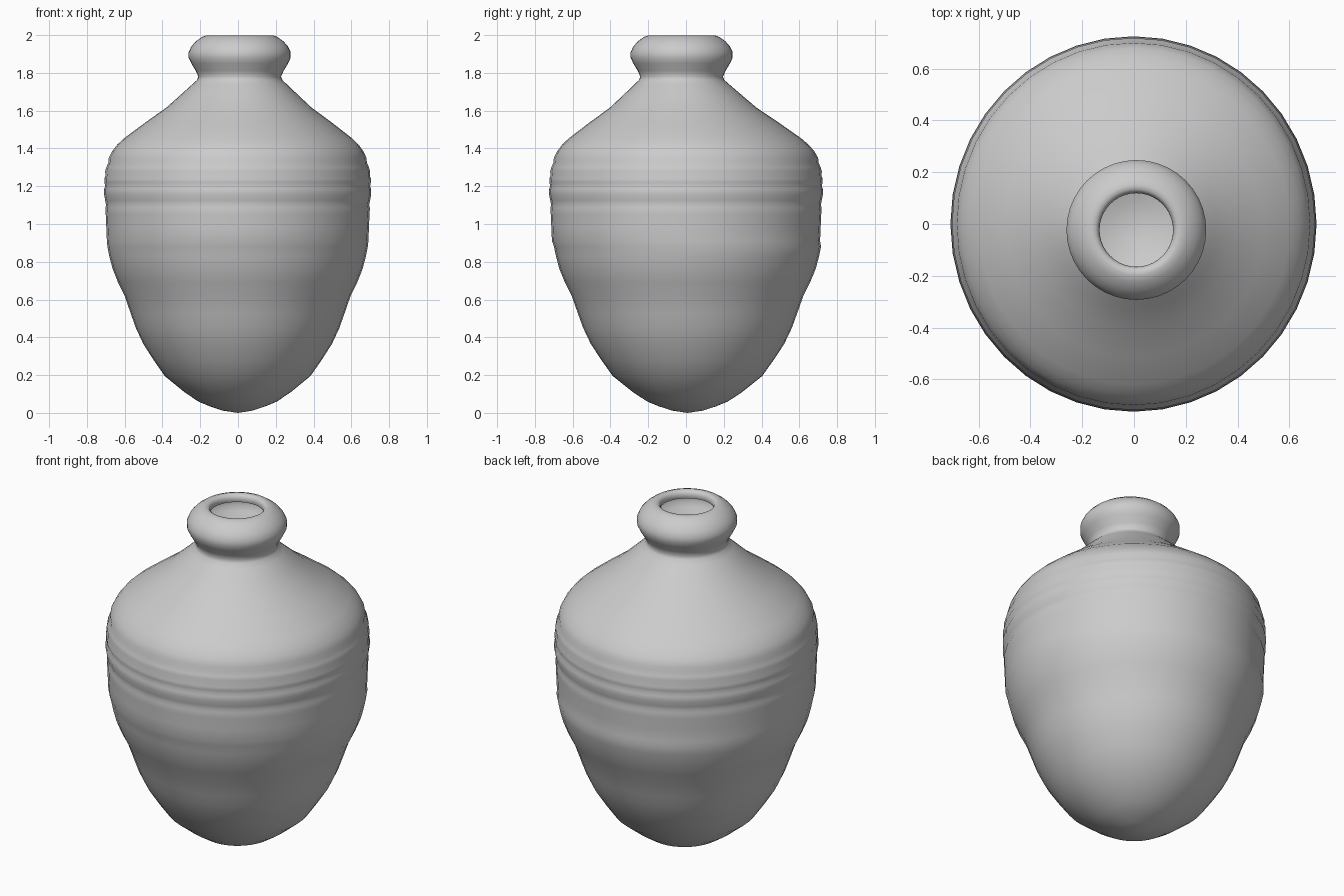
import bpy, bmesh
from math import sin, cos, pi

SIDES = 40

# Mean radius and height, from the rounded foot up to the curled lip
PROFILE = [
    (0.08, 0.012), (0.15, 0.035), (0.21, 0.06), (0.285, 0.11), (0.39, 0.195),
    (0.45, 0.28), (0.505, 0.365), (0.545, 0.45), (0.57, 0.52), (0.605, 0.62),
    (0.64, 0.69), (0.67, 0.765), (0.687, 0.83), (0.697, 0.88), (0.7, 0.91),
    (0.703, 0.98), (0.706, 1.05), (0.708, 1.085), (0.704, 1.10), (0.709, 1.125),
    (0.715, 1.155), (0.715, 1.185), (0.709, 1.20), (0.713, 1.22), (0.713, 1.24),
    (0.708, 1.255), (0.709, 1.28), (0.703, 1.30), (0.692, 1.325), (0.69, 1.35),
    (0.672, 1.385), (0.645, 1.42), (0.607, 1.455), (0.50, 1.535), (0.385, 1.617),
    (0.31, 1.685), (0.25, 1.74), (0.226, 1.762), (0.219, 1.78), (0.232, 1.81),
    (0.256, 1.85), (0.27, 1.88), (0.27, 1.91), (0.256, 1.94), (0.232, 1.967),
    (0.20, 1.99), (0.175, 1.999), (0.157, 1.998), (0.146, 1.987), (0.142, 1.97),
    (0.146, 1.955),
]


def ring(bm, r, z):
    # The neck is round and slightly off centre, the body is slightly oval
    k = min(max((1.76 - z) / 0.4, 0.0), 1.0)
    cx = 0.009 * (1 - k) - 0.002 * k
    cy = -0.023 * (1 - k)
    if z < 0.9:
        cy += 0.008
    rx, ry = r * (1 - 0.011 * k), r * (1 + 0.014 * k)
    return [bm.verts.new((cx + rx * cos(2 * pi * i / SIDES),
                          cy + ry * sin(2 * pi * i / SIDES), z))
            for i in range(SIDES)]


bm = bmesh.new()
rows = [ring(bm, r, z) for r, z in PROFILE]

# Closed foot
foot = bm.verts.new((0, 0.008, 0))
for i in range(SIDES):
    bm.faces.new((foot, rows[0][(i + 1) % SIDES], rows[0][i]))

# Wall, shoulder, neck and lip
for a, b in zip(rows, rows[1:]):
    for i in range(SIDES):
        j = (i + 1) % SIDES
        bm.faces.new((a[i], a[j], b[j], b[i]))

for f in bm.faces:
    f.smooth = True
mesh = bpy.data.meshes.new("clay_jar")
bm.to_mesh(mesh)
bm.free()
jar = bpy.data.objects.new("clay_jar", mesh)
bpy.context.collection.objects.link(jar)
